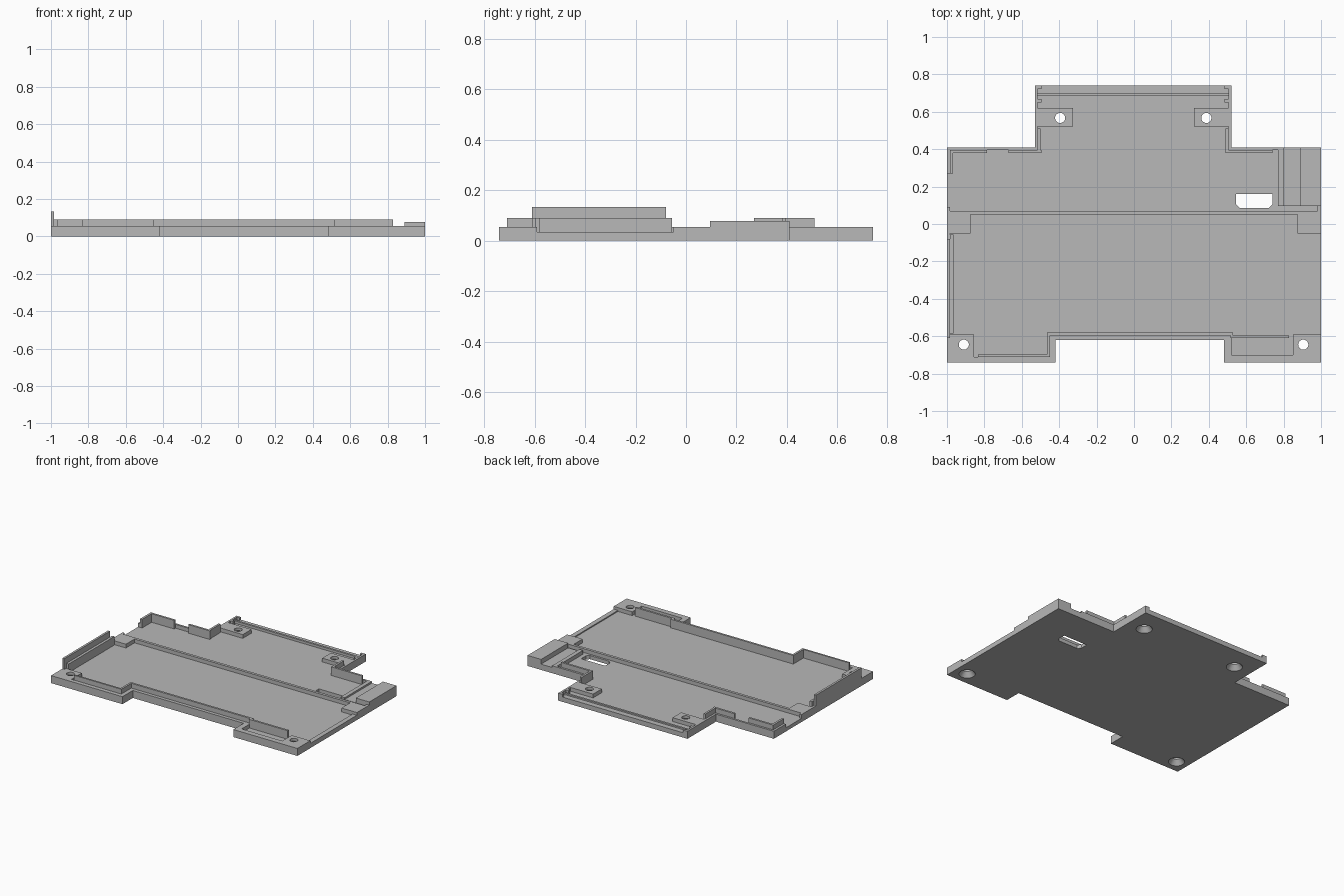
import bpy
import bmesh
from math import cos, sin, tau

if "Cube" in bpy.data.objects:
    bpy.data.objects.remove(bpy.data.objects["Cube"], do_unlink=True)

FLOOR, LOW, RIM, LIP, TALL = 0.027, 0.035, 0.055, 0.09, 0.133

grey = bpy.data.materials.new("plain grey plastic")
grey.use_nodes = True
grey.diffuse_color = (0.48, 0.48, 0.48, 1)
grey.node_tree.nodes["Principled BSDF"].inputs["Base Color"].default_value = grey.diffuse_color


def add_object(name, bm):
    bmesh.ops.recalc_face_normals(bm, faces=bm.faces)
    mesh = bpy.data.meshes.new(name)
    bm.to_mesh(mesh)
    bm.free()
    mesh.materials.append(grey)
    obj = bpy.data.objects.new(name, mesh)
    bpy.context.collection.objects.link(obj)
    return obj


def prism(name, outline, z0, z1):
    bm = bmesh.new()
    face = bm.faces.new([bm.verts.new((x, y, z0)) for x, y in outline])
    new = bmesh.ops.extrude_face_region(bm, geom=[face])["geom"]
    verts = [v for v in new if isinstance(v, bmesh.types.BMVert)]
    bmesh.ops.translate(bm, vec=(0, 0, z1 - z0), verts=verts)
    return add_object(name, bm)


def block(name, x0, x1, y0, y1, top):
    return prism(name, [(x0, y0), (x1, y0), (x1, y1), (x0, y1)], FLOOR, top)


def screw_cutter(x, y, segments=32):
    # Countersink cone below, straight shaft above
    bm = bmesh.new()
    rings = []
    for r, z in ((0.055, -0.001), (0.027, LOW), (0.027, 0.2)):
        rings.append([bm.verts.new((x + r * cos(tau * i / segments),
                                    y + r * sin(tau * i / segments), z))
                      for i in range(segments)])
    for a, b in zip(rings, rings[1:]):
        for i in range(segments):
            j = (i + 1) % segments
            bm.faces.new((a[i], a[j], b[j], b[i]))
    bm.faces.new(rings[0])
    bm.faces.new(rings[-1])
    return add_object("screw_cutter", bm)


def cut(obj, cutter):
    mod = obj.modifiers.new("cut", "BOOLEAN")
    mod.operation, mod.solver, mod.object = "DIFFERENCE", "EXACT", cutter
    bpy.context.view_layer.objects.active = obj
    bpy.ops.object.modifier_apply(modifier=mod.name)


# Floor plate with its stepped outline
plate = prism("floor_plate", [
    (-1, -0.74), (-0.42, -0.74), (-0.42, -0.62), (0.48, -0.62), (0.48, -0.74), (1, -0.74),
    (1, 0.41), (0.52, 0.41), (0.52, 0.74), (-0.53, 0.74), (-0.53, 0.41), (-1, 0.41)], 0, FLOOR)

# Screw bosses
bosses = [
    (block("front_right_boss", -1, -0.855, -0.74, -0.59, RIM), (-0.91, -0.645)),
    (block("front_left_boss", 0.85, 1, -0.74, -0.59, RIM), (0.905, -0.645)),
    (block("back_right_boss", -0.53, -0.325, 0.52, 0.62, RIM), (-0.395, 0.567)),
    (block("back_left_boss", 0.32, 0.52, 0.52, 0.62, RIM), (0.387, 0.567))]
for boss, spot in bosses:
    cutter = screw_cutter(*spot)
    cut(boss, cutter)
    cut(plate, cutter)
    bpy.data.objects.remove(cutter, do_unlink=True)

# Connector slot through the floor
slot = prism("slot_cutter", [(0.565, 0.085), (0.72, 0.085), (0.74, 0.105), (0.74, 0.16),
                             (0.545, 0.16), (0.545, 0.105)], -0.1, 0.1)
cut(plate, slot)
bpy.data.objects.remove(slot, do_unlink=True)

# Front rim, following the notch
block("front_rim_right", -0.855, -0.42, -0.74, -0.71, RIM)
block("front_rim_notch_side", -0.45, -0.42, -0.71, -0.595, RIM)
block("front_rim_middle", -0.45, 0.52, -0.62, -0.595, RIM)
block("front_rim_pocket_side", 0.48, 0.52, -0.74, -0.62, RIM)
block("front_rim_left", 0.52, 0.85, -0.74, -0.70, RIM)

# Front locating lip
block("front_lip_right", -0.835, -0.45, -0.71, -0.697, LIP)
block("front_lip_notch_side", -0.465, -0.45, -0.697, -0.58, LIP)
block("front_lip_middle", -0.45, 0.53, -0.595, -0.58, LIP)
block("front_lip_left", 0.515, 0.83, -0.61, -0.595, LIP)

# Side walls
block("right_side_tall_wall", -1, -0.984, -0.61, -0.08, TALL)
block("right_side_rim_end", -1, -0.984, -0.08, -0.05, RIM)
block("right_side_lip", -0.984, -0.965, -0.585, -0.055, LIP)
block("right_side_back_rim", -1, -0.984, 0.27, 0.41, RIM)
block("right_side_back_lip", -0.984, -0.968, 0.27, 0.395, LIP)
block("left_side_low_rim", 0.965, 1, -0.59, -0.05, LOW)

# Cross divider and its end blocks
block("cross_divider", -0.98, 0.98, 0.05, 0.07, RIM)
block("divider_end_right", -1, -0.875, -0.05, 0.07, RIM)
block("divider_end_right_tab", -1, -0.984, 0.07, 0.09, RIM)
block("divider_end_left", 0.875, 1, -0.05, 0.07, RIM)
block("divider_end_left_tab", 0.98, 1, 0.07, 0.095, RIM)

# Stepped block in the back left corner
block("corner_ridge", 0.77, 0.80, 0.095, 0.41, RIM)
block("corner_channel", 0.80, 0.89, 0.095, 0.41, 0.042)
block("corner_block", 0.89, 1, 0.095, 0.41, 0.077)

# Back rim and lip
block("back_rim_right", -0.984, -0.515, 0.395, 0.41, RIM)
block("back_rim_left", 0.505, 0.77, 0.395, 0.41, RIM)
block("back_lip_corner", -0.968, -0.785, 0.38, 0.395, LIP)
block("back_lip_right", -0.67, -0.495, 0.38, 0.395, LIP)
block("back_lip_left", 0.49, 0.74, 0.38, 0.395, LIP)

# Rear extension: sides, lips and hooked corner posts, both sides
for side, s, outer in (("right", -1, -0.53), ("left", 1, 0.52)):
    def inset(name, a, b, y0, y1, top):
        xs = sorted((outer - s * a, outer - s * b))
        block(side + name, xs[0], xs[1], y0, y1, top)
    inset("_extension_wall", 0, 0.015, 0.41, 0.74, RIM)
    inset("_extension_lip", 0.015, 0.03, 0.395, 0.51, LIP)
    inset("_post_front_hook", 0.015, 0.035, 0.65, 0.668, RIM)
    inset("_post_back_hook", 0.015, 0.035, 0.722, 0.74, RIM)

# Low back edge with its ridge
block("back_edge", -0.515, 0.505, 0.70, 0.74, LOW)
block("back_ridge", -0.515, 0.505, 0.685, 0.70, 0.045)
